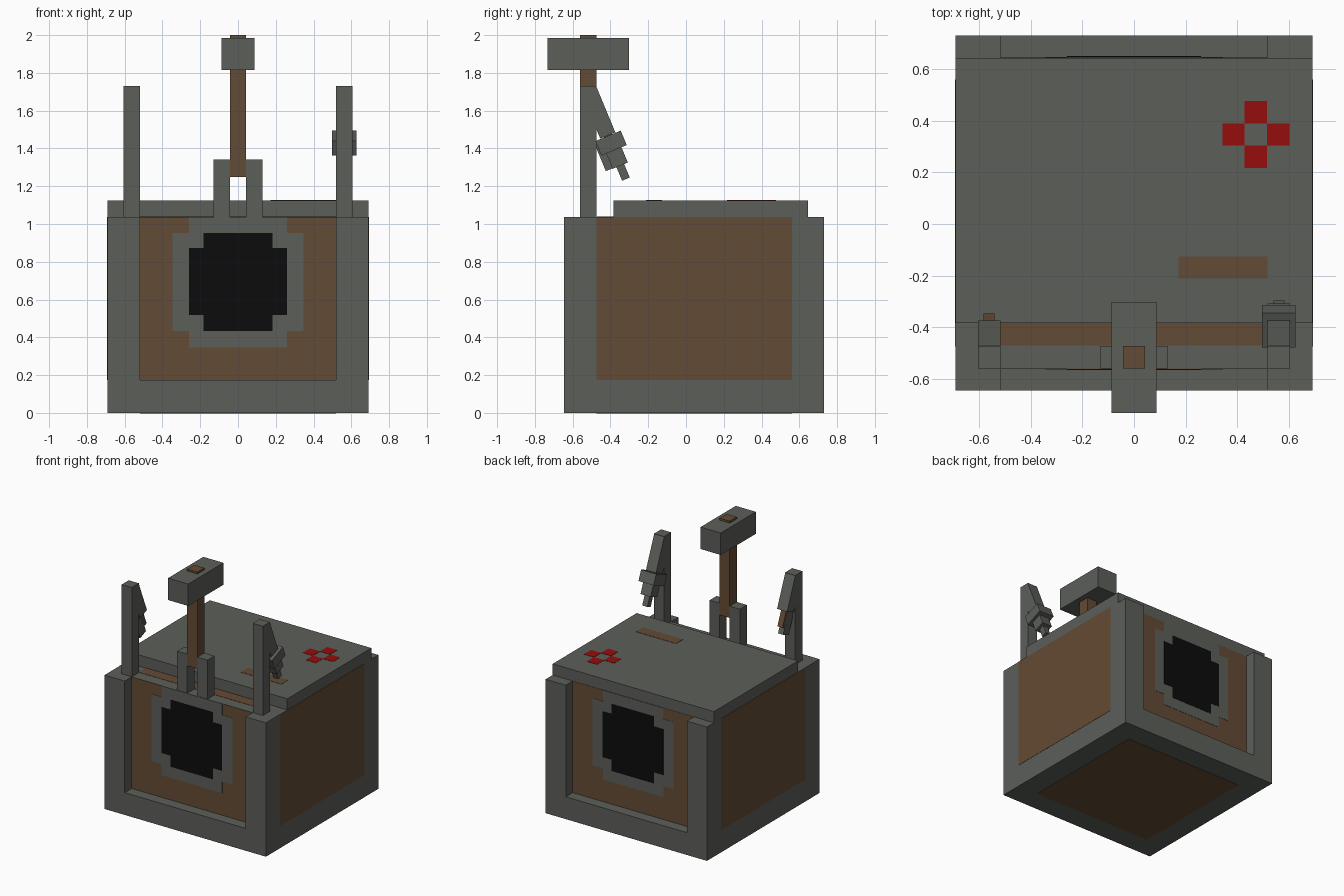
import bpy, bmesh, math
from mathutils import Matrix

if "Cube" in bpy.data.objects:
    bpy.data.objects.remove(bpy.data.objects["Cube"])

P = 0.0865                      # grid module shared by all parts
X, XI = 8 * P, 6 * P            # outer and inner half width
YF, YB = -0.56, 0.645           # front and back panel planes
TOP = 12 * P                    # body height


def material(name, rgb):
    m = bpy.data.materials.new(name)
    m.use_nodes = True
    m.diffuse_color = (*rgb, 1)
    m.node_tree.nodes["Principled BSDF"].inputs["Base Color"].default_value = (*rgb, 1)
    return m


STONE = material("grey stone", (0.107, 0.114, 0.102))
WOOD = material("brown wood", (0.127, 0.070, 0.035))
BLACK = material("black opening", (0.0035, 0.0035, 0.0035))
RED = material("red paint", (0.30, 0.004, 0.004))


def finish(name, bm, mat):
    bmesh.ops.recalc_face_normals(bm, faces=bm.faces)
    me = bpy.data.meshes.new(name)
    bm.to_mesh(me)
    bm.free()
    me.materials.append(mat)
    ob = bpy.data.objects.new(name, me)
    bpy.context.collection.objects.link(ob)
    return ob


def box(name, xs, ys, zs, mat, matrix=None):
    bm = bmesh.new()
    bmesh.ops.create_cube(bm, size=1)
    for v in bm.verts:
        v.co = [r[0] if c < 0 else r[1] for c, r in zip(v.co, (xs, ys, zs))]
    if matrix:
        bm.transform(matrix)
    return finish(name, bm, mat)


def slab(name, outline, y0, y1, mat):
    """Extrude an x-z outline from y0 to y1."""
    bm = bmesh.new()
    face = bm.faces.new([bm.verts.new((x, y0, z)) for x, z in outline])
    geo = bmesh.ops.extrude_face_region(bm, geom=[face])["geom"]
    for v in geo:
        if isinstance(v, bmesh.types.BMVert):
            v.co.y = y1
    return finish(name, bm, mat)


def stepped(w1, w2, z0, z1, z2, z3):
    """Rectangle with notched corners; a notch of no height is left out."""
    half = [(w1, z0), (w1, z1), (w2, z1), (w2, z2), (w1, z2)]
    if z3 > z2:
        half.append((w1, z3))
    return half + [(-x, z) for x, z in reversed(half)]


# Body core and lid
box("body", (-X, X), (YF, YB), (0, TOP), STONE)
box("lid", (-X, X), (-0.385, YB), (TOP, 13 * P), STONE)

# Raised frames and layered panels on front and back
frame = [(-X, 0), (X, 0), (X, TOP), (XI, TOP), (XI, 2 * P),
         (-XI, 2 * P), (-XI, TOP), (-X, TOP)]
panel = [(-XI, 2 * P), (XI, 2 * P), (XI, TOP), (-XI, TOP)]
surround = stepped(3 * P, 4 * P, 4 * P, 5 * P, 11 * P, TOP)
opening = stepped(2.1 * P, 3 * P, 5 * P, 6 * P, 10.1 * P, 11 * P)
for side, y, s in (("front", YF, -1), ("back", YB, 1)):
    slab(side + "_frame", frame, y, y + s * P, STONE)
    slab(side + "_panel", panel, y, y + s * 0.002, WOOD)
    slab(side + "_surround", surround, y, y + s * 0.004, STONE)
    slab(side + "_opening", opening, y, y + s * 0.006, BLACK)

# Wooden inlays on sides, underside and top ledge
for side, s in (("left", 1), ("right", -1)):
    box(side + "_inlay", sorted((s * X, s * (X + 0.002))),
        (-0.475, 0.56), (2 * P, TOP), WOOD)
box("bottom_inlay", (-XI, XI), (-0.475, 0.56), (-0.002, 0.001), WOOD)
box("ledge_inlay", (-XI, XI), (-0.472, -0.385), (TOP, TOP + 0.002), WOOD)

# Painted marks on the lid
LID = (13 * P, 13 * P + 0.002)
h = P / 2
for i, (dx, dy) in enumerate(((1, 0), (-1, 0), (0, 1), (0, -1))):
    cx, cy = 0.473 + dx * P, 0.347 + dy * P
    box(f"red_mark_{i + 1}", (cx - h, cx + h), (cy - h, cy + h), LID, RED)
box("lid_strip", (2 * P, XI), (-0.212, -0.126), LID, WOOD)

# Tall posts with slanted arms, and short hammer supports
POST_Y = (YF, YF + P)
tilt = Matrix.Translation((0, YF + P, 1.725)) @ Matrix.Rotation(math.radians(22.5), 4, "X")
for side, s in (("left", 1), ("right", -1)):
    xs = sorted((s * XI, s * 7 * P))
    box(side + "_post", xs, POST_Y, (TOP, 20 * P), STONE)
    box(side + "_arm", xs, (-P, 0), (-3 * P, 0), STONE, tilt)
    box(side + "_support", sorted((s * h, s * 3 * h)), POST_Y, (TOP, 15.5 * P), STONE)

# Left tool: collar, body and tip
c = 6.5 * P
box("left_tool_collar", (c - 1.5 * h, c + 1.5 * h), (-0.115, 0.03), (-0.345, -0.262), STONE, tilt)
box("left_tool_body", (c - h, c + h), (-P, 0), (-5 * P, -0.34), STONE, tilt)
box("left_tool_tip", (c - h / 2, c + h / 2), (-0.065, -0.021), (-0.51, -5 * P), STONE, tilt)

# Right tool: wooden grip and narrow blade
box("right_tool_grip", (-c - h / 2, -c + h / 2), (-0.065, -0.021), (-0.38, -3 * P), WOOD, tilt)
box("right_tool_blade", (-c - h / 2, -c + h / 2), (-0.125, -0.05), (-0.43, -0.262), STONE, tilt)

# Hammer
box("hammer_handle", (-h, h), POST_Y, (1.25, 2.0), WOOD)
box("hammer_head", (-P, P), (-0.733, -0.302), (1.815, 1.985), STONE)
